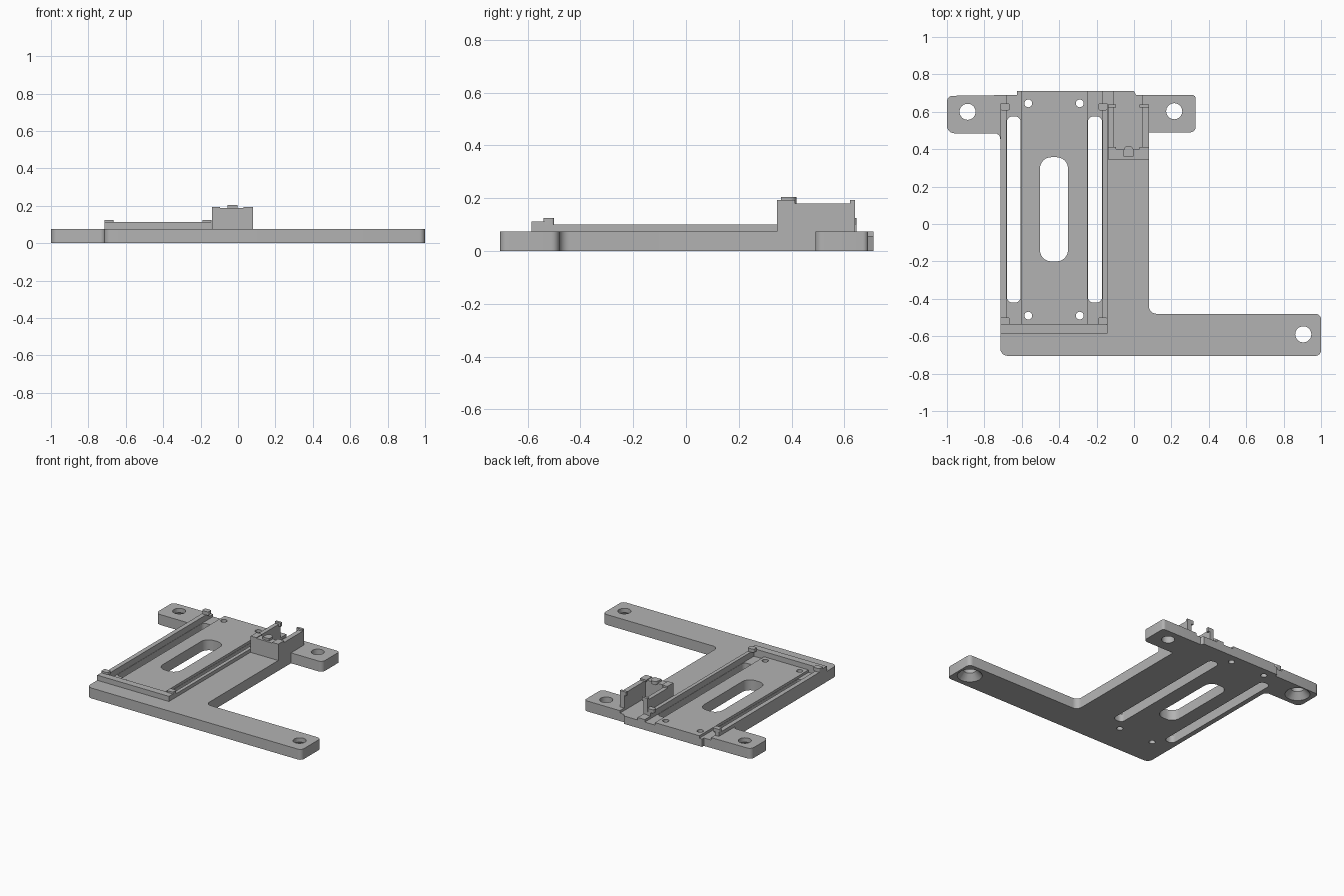
import bpy, bmesh, math
from mathutils import Vector

cube = bpy.data.objects.get("Cube")
if cube:
    bpy.data.objects.remove(cube, do_unlink=True)

grey = bpy.data.materials.new("plain grey")
grey.use_nodes = True
GREY = (0.45, 0.45, 0.45, 1)
grey.diffuse_color = GREY
grey.node_tree.nodes["Principled BSDF"].inputs["Base Color"].default_value = GREY


def to_object(name, bm):
    bmesh.ops.recalc_face_normals(bm, faces=bm.faces)
    mesh = bpy.data.meshes.new(name)
    bm.to_mesh(mesh)
    bm.free()
    mesh.materials.append(grey)
    obj = bpy.data.objects.new(name, mesh)
    bpy.context.collection.objects.link(obj)
    return obj


def prism(name, corners, z0, z1, steps=6):
    """Extrude an outline of (x, y, corner radius)."""
    pts = []
    n = len(corners)
    for i, (x, y, r) in enumerate(corners):
        p = Vector((x, y))
        if not r:
            pts.append(p)
            continue
        a = (Vector(corners[i - 1][:2]) - p).normalized()
        b = (Vector(corners[(i + 1) % n][:2]) - p).normalized()
        centre = p + (a + b) * r
        for k in range(steps + 1):
            t = math.pi / 2 * k / steps
            pts.append(centre - b * r * math.cos(t) - a * r * math.sin(t))
    bm = bmesh.new()
    face = bm.faces.new([bm.verts.new((p.x, p.y, z0)) for p in pts])
    ext = bmesh.ops.extrude_face_region(bm, geom=[face])["geom"]
    verts = [v for v in ext if isinstance(v, bmesh.types.BMVert)]
    bmesh.ops.translate(bm, verts=verts, vec=(0, 0, z1 - z0))
    return to_object(name, bm)


def box(name, x0, x1, y0, y1, z0, z1, r=0):
    return prism(name, [(x0, y0, r), (x1, y0, r), (x1, y1, r), (x0, y1, r)], z0, z1)


def cone(name, x, y, r0, r1, z0, z1, sides=32):
    bm = bmesh.new()
    bmesh.ops.create_cone(bm, cap_ends=True, segments=sides,
                          radius1=r0, radius2=r1, depth=z1 - z0)
    bmesh.ops.translate(bm, verts=bm.verts, vec=(x, y, (z0 + z1) / 2))
    return to_object(name, bm)


def cut(target, cutter):
    mod = target.modifiers.new("cut", 'BOOLEAN')
    mod.operation = 'DIFFERENCE'
    mod.solver = 'EXACT'
    mod.object = cutter
    bpy.context.view_layer.objects.active = target
    bpy.ops.object.modifier_apply(modifier=mod.name)
    bpy.data.objects.remove(cutter, do_unlink=True)


TOP = 0.075      # plate thickness
CHANNEL = 0.057  # floor of the shallow channels

# Base plate with its three arms
plate = prism("base_plate", [
    (-0.715, -0.705, 0.04), (1.0, -0.705, 0.03), (1.0, -0.48, 0.03),
    (0.08, -0.48, 0.04), (0.08, 0.49, 0), (0.33, 0.49, 0.03),
    (0.33, 0.69, 0.02), (0.01, 0.69, 0), (0.0, 0.71, 0),
    (-0.625, 0.71, 0), (-0.625, 0.69, 0), (-1.0, 0.685, 0.03),
    (-1.0, 0.485, 0.04), (-0.715, 0.485, 0.03)], 0, TOP)

# Channels beside the bed and the connector recess
for x0, x1, y0 in [(-0.682, -0.604, -0.535), (-0.249, -0.168, -0.535),
                   (-0.11, 0.045, 0.40)]:
    cut(plate, box("channel_cutter", x0, x1, y0, 0.8, CHANNEL, 0.2))

# Long side slots and the central window
for x0, x1, y0, y1, r in [(-0.68, -0.606, -0.42, 0.575, 0.03),
                          (-0.247, -0.17, -0.42, 0.575, 0.03),
                          (-0.503, -0.353, -0.20, 0.357, 0.06)]:
    cut(plate, box("slot_cutter", x0, x1, y0, y1, -0.1, 0.2, r))

# Small screw holes in the bed
for x in (-0.565, -0.29):
    for y in (-0.49, 0.645):
        cut(plate, cone("screw_cutter", x, y, 0.021, 0.021, -0.1, 0.2, 20))

# Mounting holes, two of them countersunk below
for x, y, sunk in [(-0.89, 0.6, True), (0.215, 0.603, False), (0.905, -0.59, True)]:
    cut(plate, cone("hole_cutter", x, y, 0.043, 0.043, -0.1, 0.2))
    if sunk:
        cut(plate, cone("countersink_cutter", x, y, 0.1, 0.042, -0.02, 0.045))

# Rails, front wall and retaining clips around the bed
box("left_side_rail", -0.168, -0.142, -0.54, 0.645, TOP, 0.10)
box("right_side_rail", -0.715, -0.682, -0.54, 0.645, TOP, 0.10)
box("front_wall", -0.715, -0.142, -0.585, -0.535, TOP, 0.112)
for side, x0, x1 in [("right", -0.715, -0.665), ("left", -0.19, -0.142)]:
    for end, y0, y1 in [("front", -0.54, -0.5), ("back", 0.608, 0.645)]:
        box(f"{side}_{end}_clip", x0, x1, y0, y1, 0.10, 0.125, 0.008)

# Connector holder: front block, two side walls and hooks
box("holder_front_block", -0.14, 0.08, 0.345, 0.40, TOP, 0.18)
for side, x0, x1, h0, h1 in [("right", -0.14, -0.11, -0.14, -0.095),
                             ("left", 0.045, 0.08, 0.03, 0.08)]:
    box(f"holder_{side}_wall", x0, x1, 0.40, 0.64, TOP, 0.18)
    box(f"holder_{side}_hook", h0, h1, 0.622, 0.64, 0.165, 0.193)
    box(f"holder_{side}_front_pad", h0, h1, 0.345, 0.412, 0.18, 0.193)
box("holder_ledge", -0.095, 0.03, 0.345, 0.40, 0.18, 0.188)
prism("holder_centre_latch", [(-0.055, 0.36, 0), (-0.003, 0.36, 0),
                              (-0.003, 0.418, 0.025), (-0.055, 0.418, 0.025)],
      0.18, 0.204)

# Smooth the rounded corners while keeping edges sharp
for obj in bpy.context.scene.objects:
    obj.select_set(obj.type == 'MESH')
bpy.context.view_layer.objects.active = plate
bpy.ops.object.shade_smooth_by_angle(angle=math.radians(30))
